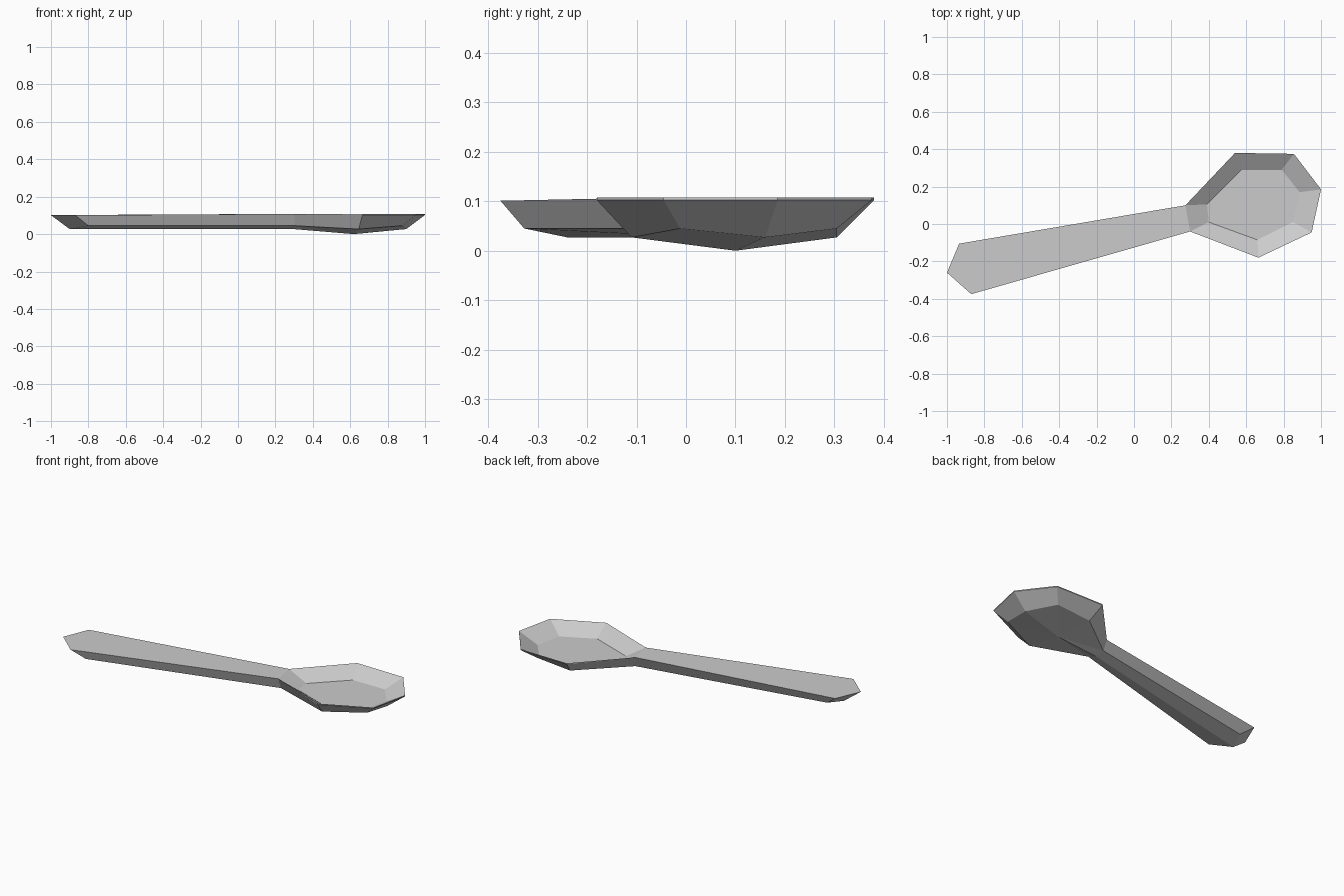
import bpy, bmesh

if "Cube" in bpy.data.objects:
    bpy.data.objects.remove(bpy.data.objects["Cube"])

metal = bpy.data.materials.new("light_grey")
metal.diffuse_color = (0.6, 0.6, 0.6, 1)
metal.use_nodes = True
metal.node_tree.nodes["Principled BSDF"].inputs["Base Color"].default_value = metal.diffuse_color


def part(name, rings, extra, skip=()):
    """Join closed rings with quads (leaving out the skipped sides), then cap."""
    bm = bmesh.new()
    loops = [[bm.verts.new(p) for p in ring] for ring in rings]
    n = len(loops[0])
    for a, b in zip(loops, loops[1:]):
        for i in range(n):
            if i not in skip or (a is loops[0] and name == "bowl"):
                j = (i + 1) % n
                bm.faces.new((a[i], a[j], b[j], b[i]))
    extra(bm, loops)
    bmesh.ops.remove_doubles(bm, verts=bm.verts, dist=0.0005)
    bmesh.ops.recalc_face_normals(bm, faces=bm.faces)
    mesh = bpy.data.meshes.new(name)
    bm.to_mesh(mesh)
    bm.free()
    mesh.materials.append(metal)
    obj = bpy.data.objects.new(name, mesh)
    bpy.context.collection.objects.link(obj)
    return obj


TOP, LIP, FLOOR = 0.108, 0.102, 0.048
HIGH, LOW = 0.045, 0.027

# Neck section shared by both parts: left, middle, right
neck_top = [(0.275, 0.10, TOP), (0.287, 0.03, TOP), (0.30, -0.04, TOP)]
neck_low = [(0.285, 0.082, HIGH), (0.295, 0.033, LOW), (0.305, -0.02, HIGH)]

# Bowl: floor, rim, lip and underside rings, running from the left of the neck
floor_xy = [(0.39, 0.105), (0.575, 0.29), (0.79, 0.29), (0.885, 0.17),
            (0.85, 0.01), (0.66, -0.085), (0.40, 0.01), (0.395, 0.058)]
rim_xy = [(0.54, 0.38), (0.855, 0.375), (1.0, 0.185), (0.95, -0.045), (0.665, -0.18)]
low_pts = [(0.57, 0.305, LOW), (0.79, 0.305, HIGH), (0.90, 0.16, LOW),
           (0.88, -0.012, HIGH), (0.645, -0.11, LOW)]


def bowl_ring(neck, pts):
    return [neck[0], *pts, neck[2], neck[1]]


bowl_rings = [
    [(x, y, FLOOR) for x, y in floor_xy],
    bowl_ring(neck_top, [(x, y, TOP) for x, y in rim_xy]),
    bowl_ring(neck_top, [(x, y, LIP) for x, y in rim_xy]),
    bowl_ring(neck_low, low_pts),
]


def bowl_caps(bm, loops):
    bm.faces.new(loops[0])
    centre = bm.verts.new((0.62, 0.10, 0))
    under = loops[-1]
    for i in range(len(under)):
        bm.faces.new((under[i], under[(i + 1) % len(under)], centre))


# The lip tapers away to nothing where it meets the neck
def build_bowl():
    rim, lip = bowl_rings[1], bowl_rings[2]
    for i in (0, 6, 7):
        x, y, z = rim[i]
        lip[i] = (x, y, z - 0.001)
    return part("bowl", bowl_rings, bowl_caps, skip=(6, 7))


build_bowl()

# Handle: flat top, tapered sides and a ridged underside
handle_top = [neck_top[0], (-0.935, -0.105, 0.102), (-1.0, -0.26, 0.101),
              (-0.87, -0.375, 0.101), neck_top[2], neck_top[1]]
handle_low = [neck_low[0], (-0.86, -0.135, HIGH), (-0.90, -0.24, LOW),
              (-0.80, -0.327, HIGH), neck_low[2], neck_low[1]]


def handle_caps(bm, loops):
    bm.faces.new(loops[0])
    u = loops[1]
    bm.faces.new((u[0], u[1], u[2], u[5]))
    bm.faces.new((u[5], u[2], u[3], u[4]))


part("handle", [handle_top, handle_low], handle_caps, skip=(4, 5))
